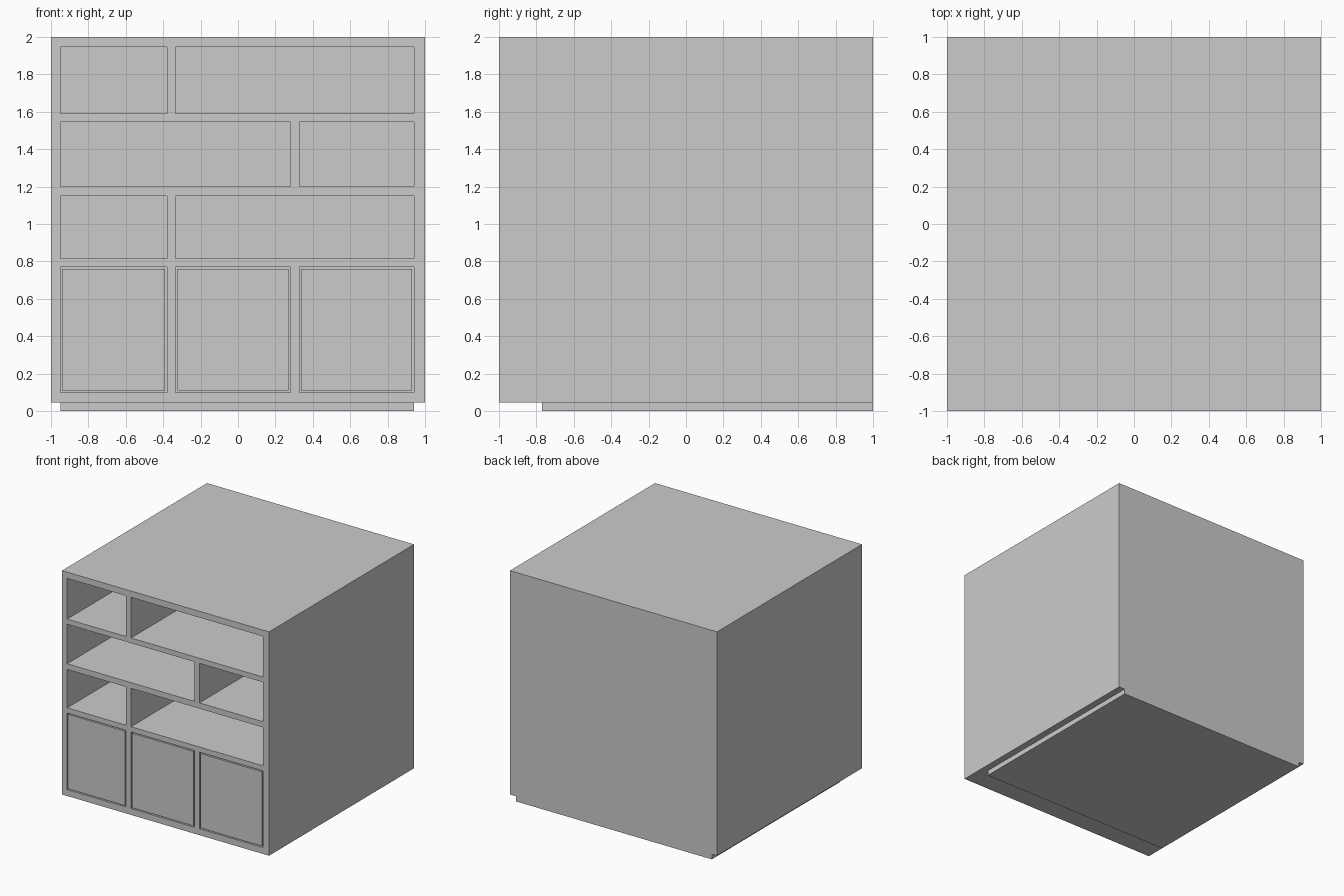
import bpy, bmesh
from mathutils import Matrix, Vector

if "Cube" in bpy.data.objects:
    bpy.data.objects.remove(bpy.data.objects["Cube"])


def boxes(name, extents):
    """One object made of axis-aligned boxes given as (x0, x1, y0, y1, z0, z1)."""
    bm = bmesh.new()
    for x0, x1, y0, y1, z0, z1 in extents:
        centre = Vector(((x0 + x1) / 2, (y0 + y1) / 2, (z0 + z1) / 2))
        size = Vector((x1 - x0, y1 - y0, z1 - z0))
        bmesh.ops.create_cube(bm, size=1, matrix=Matrix.Translation(centre) @ Matrix.Diagonal(size).to_4x4())
    mesh = bpy.data.meshes.new(name)
    bm.to_mesh(mesh)
    bm.free()
    obj = bpy.data.objects.new(name, mesh)
    bpy.context.collection.objects.link(obj)
    return obj


FRONT, BACK_PANEL = -1.0, 0.95
LEFT, MID, RIGHT = (-0.95, -0.38), (-0.333, 0.28), (0.328, 0.94)
cupboard_z = (0.1, 0.77)

# Compartments, row by row: height range and the openings in it
rows = [
    ((1.59, 1.945), [LEFT, (MID[0], RIGHT[1])]),
    ((1.2, 1.545), [(LEFT[0], MID[1]), RIGHT]),
    ((0.815, 1.15), [LEFT, (MID[0], RIGHT[1])]),
    (cupboard_z, [LEFT, MID, RIGHT]),
]
cutter = boxes("compartment_cutter", [
    (x0, x1, FRONT - 0.1, BACK_PANEL, z0, z1)
    for (z0, z1), spans in rows for x0, x1 in spans])
cutter.hide_render = True
cutter.hide_set(True)

# Cabinet body with hollow compartments
body = boxes("cabinet_body", [(-1, 1, FRONT, 1, 0.045, 2)])
cut = body.modifiers.new("compartments", "BOOLEAN")
cut.operation = "DIFFERENCE"
cut.solver = "EXACT"
cut.object = cutter

# Recessed plinth, flush with the back
boxes("plinth", [(-0.95, 0.94, -0.77, 1, 0, 0.045)])

# Inset doors with a narrow gap all round
GAP = 0.01
for side, (x0, x1) in zip(("left", "middle", "right"), (LEFT, MID, RIGHT)):
    boxes(side + "_door", [(x0 + GAP, x1 - GAP, FRONT, FRONT + 0.05,
                            cupboard_z[0] + GAP, cupboard_z[1] - GAP)])
